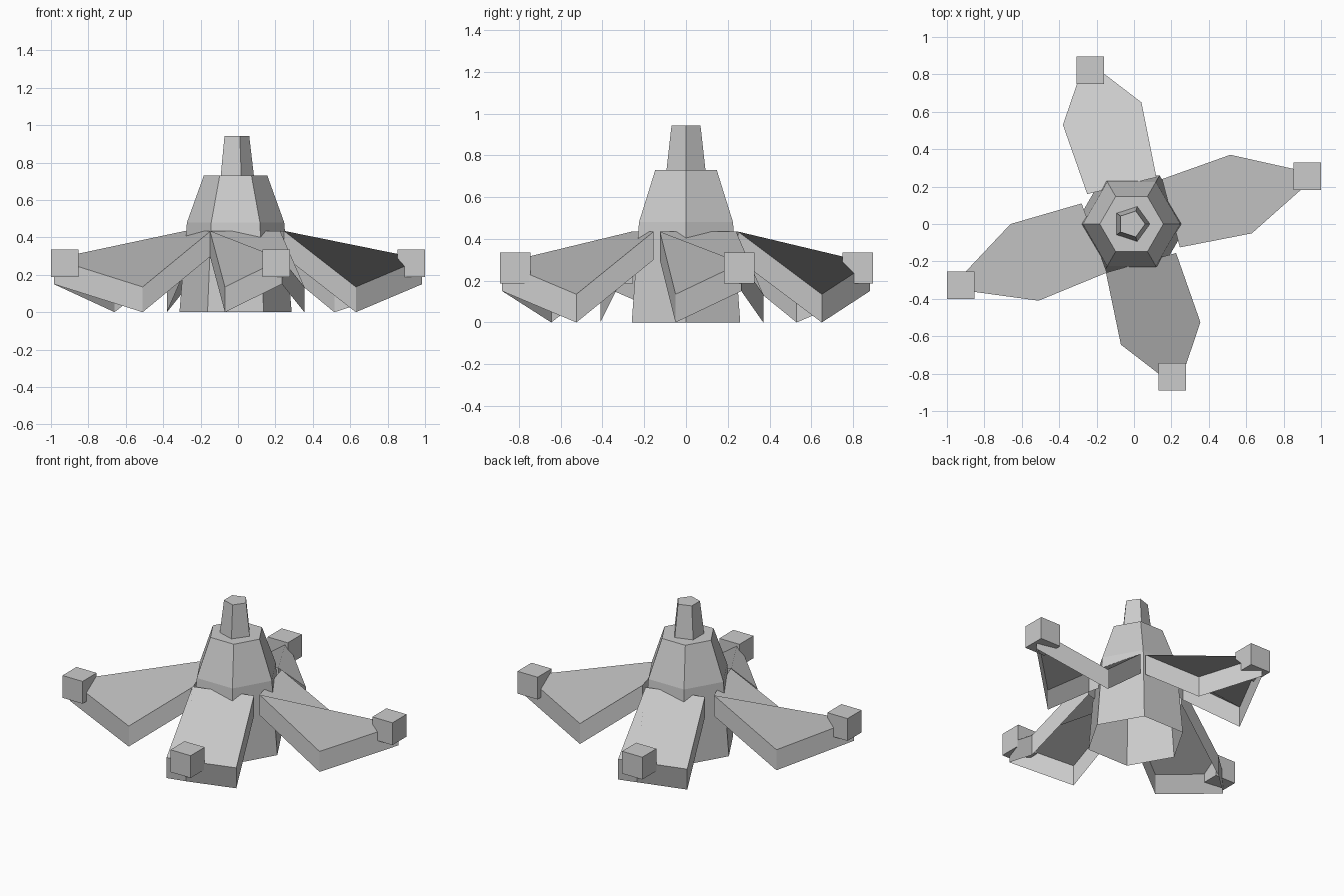
import bpy, bmesh, math
from mathutils import Vector

if "Cube" in bpy.data.objects:
    bpy.data.objects.remove(bpy.data.objects["Cube"])

grey = bpy.data.materials.new("plain grey")
grey.diffuse_color = (0.6, 0.6, 0.6, 1)
grey.use_nodes = True
grey.node_tree.nodes["Principled BSDF"].inputs["Base Color"].default_value = grey.diffuse_color
CX = -0.013  # tower axis


def finish(name, bm):
    mesh = bpy.data.meshes.new(name)
    bm.to_mesh(mesh)
    bm.free()
    mesh.materials.append(grey)
    obj = bpy.data.objects.new(name, mesh)
    bpy.context.collection.objects.link(obj)
    return obj


def tower(name, sides, profile):
    """Stacked rings with a closed top and an open bottom."""
    bm = bmesh.new()
    rings = [[bm.verts.new((CX + r * math.cos(math.tau * i / sides),
                            r * math.sin(math.tau * i / sides), z))
              for i in range(sides)] for r, z in profile]
    for low, high in zip(rings, rings[1:]):
        for i in range(sides):
            j = (i + 1) % sides
            bm.faces.new((low[i], low[j], high[j], high[i]))
    bm.faces.new(rings[-1])
    return finish(name, bm)


def wing(name, outline):
    """Drooping five-cornered panel with a vertical skirt, open underneath."""
    bm = bmesh.new()
    heights = (0.435, 0.135, 0.285, 0.135, 0.435)
    top = [bm.verts.new((x, y, z)) for (x, y), z in zip(outline, heights)]
    low = [bm.verts.new(v.co - Vector((0, 0, 0.135))) for v in top]
    # start the panel at the corner that makes it fold along the lines
    # fanning out from the last root corner
    order = top[::-1]
    for start in range(5):
        panel = bm.faces.new(order[start:] + order[:start])
        panel.normal_update()
        if all(top[4] in [l.vert for l in t] for t in bm.calc_loop_triangles()):
            break
        if start < 4:
            bm.faces.remove(panel)
    for i in range(5):
        j = (i + 1) % 5
        bm.faces.new((top[i], top[j], low[j], low[i]))
    return finish(name, bm)


def cube(name, x, y):
    bm = bmesh.new()
    bmesh.ops.create_cube(bm, size=0.147)
    bmesh.ops.translate(bm, verts=bm.verts, vec=(x, y, 0.261))
    return finish(name, bm)


# Hexagonal body and five-sided chimney
tower("body", 6, [(0.30, 0), (0.26, 0.48), (0.17, 0.73)])
tower("chimney", 5, [(0.098, 0.73), (0.073, 0.943)])

# Pinwheel wings: root, corner, tip, corner, root; plus the tip cube centre
wings = {
    "right": ([(0.15, 0.24), (0.515, 0.37), (0.985, 0.265), (0.63, -0.05), (0.245, -0.125)], (0.9265, 0.255)),
    "left": ([(-0.145, -0.26), (-0.51, -0.41), (-0.985, -0.345), (-0.66, 0.0), (-0.28, 0.11)], (-0.9265, -0.328)),
    "front": ([(0.225, -0.155), (0.355, -0.525), (0.235, -0.88), (-0.07, -0.645), (-0.15, -0.26)], (0.205, -0.818)),
    "back": ([(-0.25, 0.16), (-0.38, 0.53), (-0.26, 0.88), (0.04, 0.65), (0.12, 0.25)], (-0.235, 0.823)),
}
for side, (outline, tip) in wings.items():
    wing(side + "_wing", outline)
    cube(side + "_tip_block", *tip)
